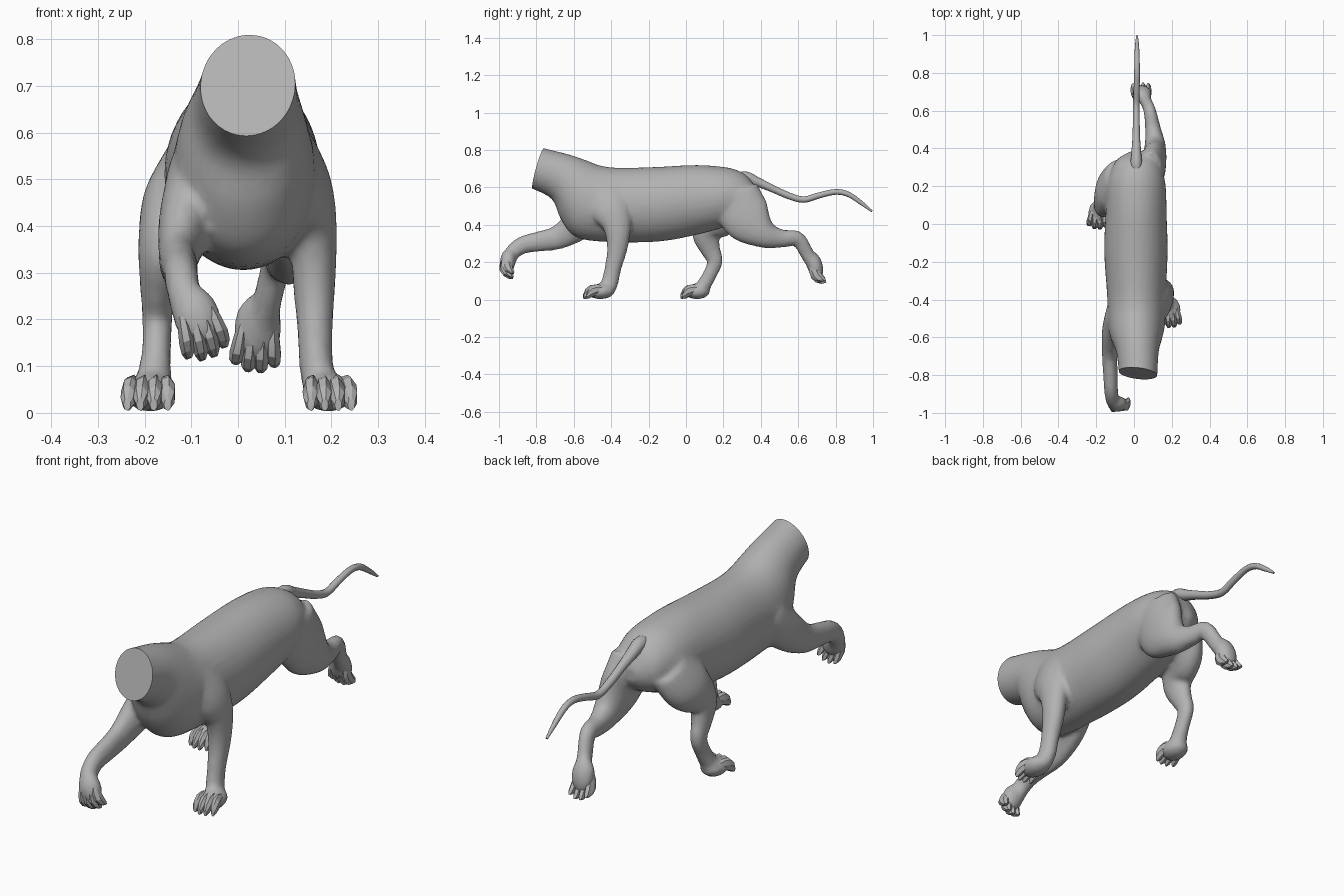
import bpy, bmesh, math
from mathutils import Vector, Matrix

if "Cube" in bpy.data.objects:
    bpy.data.objects.remove(bpy.data.objects["Cube"])

fur = bpy.data.materials.new("grey_fur")
fur.diffuse_color = (0.45, 0.45, 0.45, 1)
fur.use_nodes = True
fur.node_tree.nodes["Principled BSDF"].inputs["Base Color"].default_value = fur.diffuse_color


def catmull(p, steps):
    """Smoothly resample a list of equal-length tuples."""
    out = []
    for i in range(len(p) - 1):
        a, b, c, d = p[max(i - 1, 0)], p[i], p[i + 1], p[min(i + 2, len(p) - 1)]
        for s in range(steps):
            t = s / steps
            out.append([0.5 * (2 * q + (r - o) * t + (2 * o - 5 * q + 4 * r - e) * t * t
                               + (3 * q - o - 3 * r + e) * t ** 3)
                        for o, q, r, e in zip(a, b, c, d)])
    return out + [list(p[-1])]


def loft(bm, rings, sides):
    """Skin (centre, side vector, up vector) rings and cap both ends."""
    loops = []
    for c, s, u in rings:
        loops.append([bm.verts.new(c + s * math.cos(k * math.tau / sides) + u * math.sin(k * math.tau / sides))
                      for k in range(sides)])
    for a, b in zip(loops, loops[1:]):
        for k in range(sides):
            n = (k + 1) % sides
            bm.faces.new((a[k], a[n], b[n], b[k]))
    bm.faces.new(loops[0][::-1])
    bm.faces.new(loops[-1])


def torso(bm, profile):
    """Profile rows: top y, top z, bottom y, bottom z, half width, centre x."""
    rings = []
    for ty, tz, by, bz, w, x in catmull(profile, 4):
        top, low = Vector((x, ty, tz)), Vector((x, by, bz))
        rings.append(((top + low) / 2, Vector((w, 0, 0)), (top - low) / 2))
    loft(bm, rings, 32)


def limb(bm, path, sides=20, steps=5):
    """Path rows: x, y, z, half width, half depth."""
    pts = catmull(path, steps)
    rings = []
    for i, (x, y, z, w, d) in enumerate(pts):
        t = Vector(pts[min(i + 1, len(pts) - 1)][:3]) - Vector(pts[max(i - 1, 0)][:3])
        up = Vector((0, -t.z, t.y)).normalized()
        rings.append((Vector((x, y, z)), Vector((w, 0, 0)), up * d))
    loft(bm, rings, sides)


def finish(bm, name, angle):
    bmesh.ops.recalc_face_normals(bm, faces=bm.faces[:])
    me = bpy.data.meshes.new(name)
    bm.to_mesh(me)
    bm.free()
    me.materials.append(fur)
    ob = bpy.data.objects.new(name, me)
    bpy.context.collection.objects.link(ob)
    bpy.ops.object.select_all(action='DESELECT')
    ob.select_set(True)
    bpy.context.view_layer.objects.active = ob
    bpy.ops.object.shade_smooth_by_angle(angle=math.radians(angle))
    return ob


body = bmesh.new()

# Trunk and neck
torso(body, [(-.86, .84, -.92, .63, .098, .022), (-.76, .81, -.82, .592, .102, .022),
             (-.62, .775, -.715, .535, .114, .018), (-.52, .74, -.67, .43, .138, .013),
             (-.45, .715, -.59, .335, .152, .013), (-.35, .705, -.42, .308, .155, .013),
             (-.15, .71, -.15, .31, .168, .01), (.05, .72, .05, .345, .162, .011), (.2, .71, .18, .38, .157, .012),
             (.28, .69, .26, .41, .14, .014), (.34, .65, .345, .45, .105, .016), (.385, .57, .385, .5, .04, .02)])

# Planted front leg
limb(body, [(.09, -.47, .6, .06, .09), (.132, -.415, .5, .066, .11), (.16, -.37, .4, .052, .078),
            (.163, -.367, .28, .046, .056), (.165, -.39, .17, .038, .045), (.168, -.405, .10, .037, .046),
            (.18, -.425, .05, .042, .045)])
# Reaching front leg
limb(body, [(-.08, -.47, .52, .07, .10), (-.11, -.57, .41, .06, .09), (-.128, -.68, .335, .042, .066),
            (-.125, -.79, .31, .039, .054), (-.122, -.87, .293, .037, .048), (-.115, -.925, .255, .037, .042),
            (-.1, -.945, .21, .042, .037)])
# Planted back leg
limb(body, [(-.08, .25, .56, .07, .11), (-.125, .19, .46, .077, .12), (-.158, .11, .36, .056, .08),
            (-.17, .13, .27, .04, .055), (-.173, .155, .205, .033, .042), (-.175, .125, .13, .032, .038),
            (-.182, .085, .06, .04, .04)])
# Trailing back leg
limb(body, [(.085, .26, .57, .07, .13), (.105, .325, .435, .066, .135), (.112, .42, .35, .055, .078),
            (.1, .51, .327, .042, .05), (.085, .595, .325, .034, .042), (.065, .645, .25, .032, .038),
            (.05, .68, .19, .037, .037)])

# Paws: centre, forward, up, length, half width
paws = {
    "front_left_toes": ((.193, -.455, .044), (.08, -1, -.03), (0, 0, 1), .094, .058),
    "front_right_toes": ((-.088, -.953, .205), (.32, -.1, -1), (.1, -1, .1), .09, .054),
    "back_right_toes": ((-.188, .06, .044), (-.08, -1, -.03), (0, 0, 1), .088, .058),
    "back_left_toes": ((.042, .69, .18), (-.08, .25, -1), (0, -1, -.25), .1, .055),
}
for name, (c, f, u, length, w) in paws.items():
    c, f = Vector(c), Vector(f).normalized()
    s = f.cross(Vector(u)).normalized()
    u = s.cross(f)
    # Palm
    basis = Matrix((s, f, u)).transposed().to_4x4()
    bmesh.ops.create_uvsphere(body, u_segments=20, v_segments=12, radius=1,
                              matrix=Matrix.Translation(c) @ basis @ Matrix.Diagonal((w * .95, length * .8, .042, 1)))
    # Four faceted toes, the middle pair longer
    bm = bmesh.new()
    for k in (-1.5, -.5, .5, 1.5):
        reach = length * (1 if abs(k) < 1 else .86)
        rings = []
        for t, r, h in ((-.3, .5, .01), (.2, .9, .012), (.6, 1.05, .004), (.86, .9, -.01), (1, .45, -.024)):
            p = c + f * (reach * t) + s * (k * w * (.4 + .1 * t)) + u * h
            rings.append((p, s * (w * .31 * r), u * (.03 * r)))
        loft(bm, rings, 7)
    finish(bm, name, 25)

# Fuse trunk, legs and palms into one skin
skin = finish(body, "body", 40)
m = skin.modifiers.new("fuse", 'REMESH')
m.mode, m.voxel_size = 'VOXEL', 0.011
m = skin.modifiers.new("soften", 'SMOOTH')
m.factor, m.iterations = 0.5, 7
m = skin.modifiers.new("simplify", 'DECIMATE')
m.ratio = 0.3
dg = bpy.context.evaluated_depsgraph_get()
bm = bmesh.new()
bm.from_object(skin, dg)
bpy.data.objects.remove(skin)
# Flat slanted cut, limited to the neck so the reaching leg stays whole
faces = [f for f in bm.faces if f.calc_center_median().z > .48 and f.calc_center_median().y < -.6]
edges = list({e for f in faces for e in f.edges})
verts = list({v for f in faces for v in f.verts})
cut = bmesh.ops.bisect_plane(bm, geom=verts + edges + faces, plane_co=(.02, -.76, .81),
                             plane_no=(-.12, -1, .28), clear_outer=True)
bmesh.ops.holes_fill(bm, edges=[e for e in cut["geom_cut"] if isinstance(e, bmesh.types.BMEdge)], sides=0)
finish(bm, "body", 40)

# Tail
bm = bmesh.new()
limb(bm, [(.012, .25, .655, .025, .018), (.012, .32, .655, .03, .03), (.012, .38, .63, .026, .025),
          (.012, .46, .595, .02, .02), (.012, .55, .555, .018, .018), (.012, .63, .535, .017, .017),
          (.014, .71, .557, .016, .016), (.016, .8, .576, .015, .015), (.016, .87, .562, .014, .014),
          (.016, .94, .515, .011, .011), (.016, .995, .472, .005, .005)], 12, 4)
finish(bm, "tail", 50)
